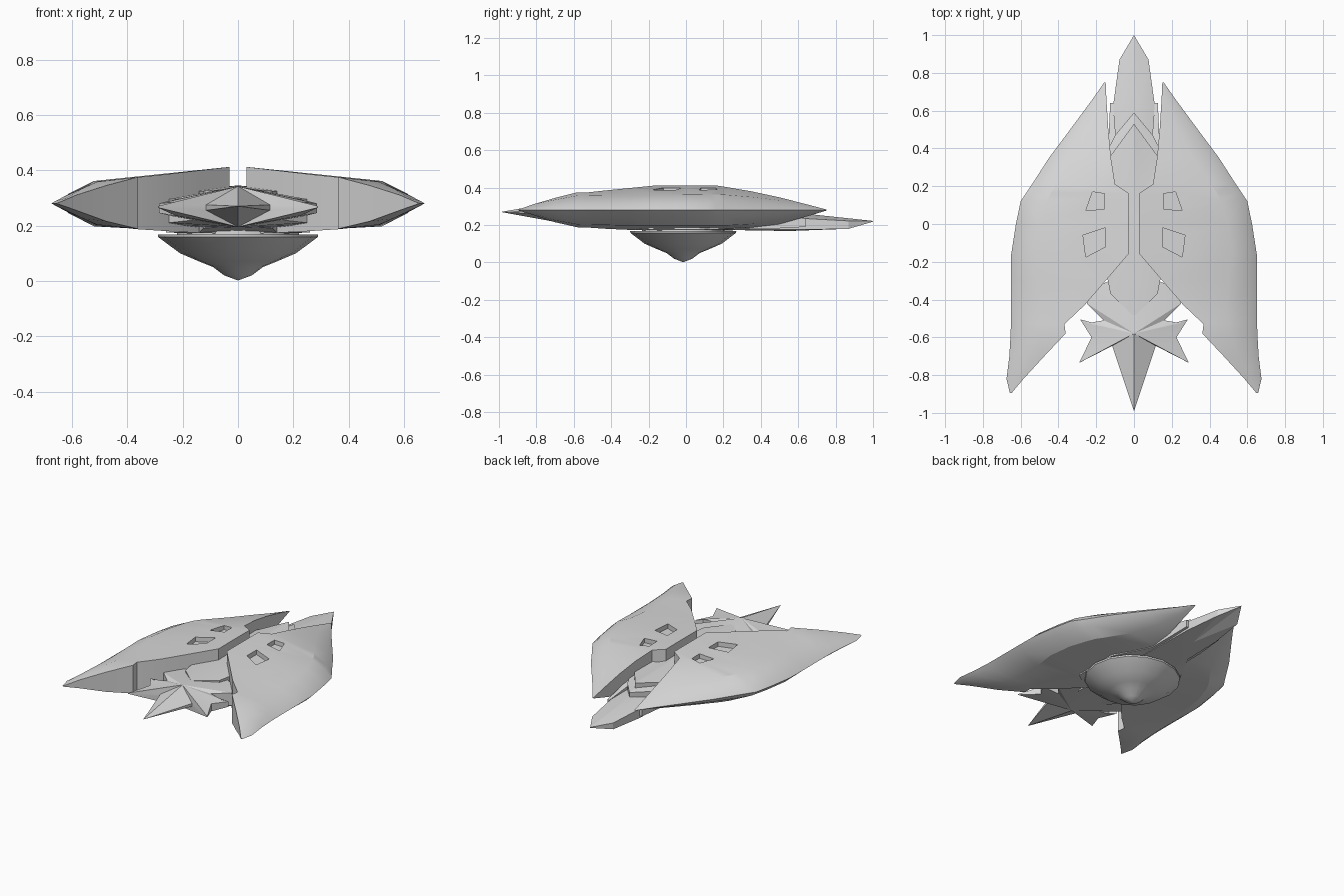
import bpy, bmesh, math

grey = bpy.data.materials.new("light_grey_hull")
grey.diffuse_color = (0.7, 0.7, 0.7, 1)


def make(name, verts, faces, smooth=25):
    """Build a clean, outward-facing mesh object."""
    bm = bmesh.new()
    vs = [bm.verts.new(v) for v in verts]
    for f in faces:
        bm.faces.new([vs[i] for i in f])
    bmesh.ops.remove_doubles(bm, verts=bm.verts, dist=0.0005)
    bmesh.ops.recalc_face_normals(bm, faces=bm.faces)
    me = bpy.data.meshes.new(name)
    bm.to_mesh(me)
    bm.free()
    ob = bpy.data.objects.new(name, me)
    bpy.context.collection.objects.link(ob)
    me.materials.append(grey)
    if smooth:
        bpy.ops.object.select_all(action='DESELECT')
        ob.select_set(True)
        bpy.context.view_layer.objects.active = ob
        bpy.ops.object.shade_smooth_by_angle(angle=math.radians(smooth))
    return ob


def loft(name, rings, smooth=25):
    """Skin closed rings of equal length and cap both ends."""
    n = len(rings[0])
    verts = [p for r in rings for p in r]
    faces = [(i * n + j, i * n + (j + 1) % n, (i + 1) * n + (j + 1) % n, (i + 1) * n + j)
             for i in range(len(rings) - 1) for j in range(n)]
    last = (len(rings) - 1) * n
    faces += [tuple(range(n)), tuple(range(last, last + n))]
    return make(name, verts, faces, smooth)


def faceted_plate(name, half, apex_y, apex_top, apex_bottom, smooth=20):
    """Symmetric outline (x, y, top z, bottom z) rising to a top and bottom apex."""
    pts = half + [(-x, y, t, b) for x, y, t, b in half[-2:0:-1]]
    n = len(pts)
    verts = [(x, y, t) for x, y, t, b in pts] + [(x, y, b) for x, y, t, b in pts]
    verts += [(0, apex_y, apex_top), (0, apex_y, apex_bottom)]
    faces = []
    for i in range(n):
        j = (i + 1) % n
        faces += [(i, j, 2 * n), (n + j, n + i, 2 * n + 1)]
        same_i, same_j = (abs(pts[k][2] - pts[k][3]) < 0.001 for k in (i, j))
        if same_i and same_j:
            continue
        if same_i:
            faces.append((i, n + j, j))
        elif same_j:
            faces.append((i, n + i, j))
        else:
            faces.append((i, n + i, n + j, j))
    return make(name, verts, faces, smooth)


# Wing halves: y, inner x, ridge x, outer x, inner top, ridge top, ridge bottom, inner bottom
stations = [
    (-0.895, 0.648, 0.652, 0.657, 0.283, 0.282, 0.278, 0.277),
    (-0.82, 0.585, 0.62, 0.675, 0.310, 0.300, 0.262, 0.255),
    (-0.70, 0.475, 0.56, 0.660, 0.345, 0.335, 0.225, 0.215),
    (-0.58, 0.362, 0.51, 0.653, 0.375, 0.358, 0.203, 0.188),
    (-0.53, 0.368, 0.50, 0.652, 0.374, 0.359, 0.202, 0.187),
    (-0.43, 0.262, 0.49, 0.652, 0.385, 0.361, 0.200, 0.180),
    (-0.30, 0.150, 0.50, 0.652, 0.398, 0.361, 0.197, 0.174),
    (-0.16, 0.030, 0.52, 0.650, 0.412, 0.361, 0.197, 0.170),
    (0.00, 0.030, 0.50, 0.625, 0.412, 0.362, 0.197, 0.170),
    (0.12, 0.030, 0.46, 0.600, 0.412, 0.364, 0.197, 0.170),
    (0.165, 0.030, 0.44, 0.570, 0.411, 0.364, 0.198, 0.170),
    (0.21, 0.100, 0.41, 0.540, 0.404, 0.362, 0.198, 0.174),
    (0.35, 0.122, 0.31, 0.450, 0.380, 0.350, 0.205, 0.185),
    (0.50, 0.136, 0.23, 0.338, 0.348, 0.332, 0.225, 0.205),
    (0.66, 0.146, 0.17, 0.220, 0.307, 0.300, 0.258, 0.250),
    (0.75, 0.150, 0.153, 0.157, 0.283, 0.282, 0.278, 0.277),
]
rings = []
for y, xi, xr, xo, ti, tr, br, bi in stations:
    rim = xr + 0.72 * (xo - xr)
    rings.append([(xi, y, ti), (xr, y, tr), (rim, y, 0.28 + (tr - 0.28) * 0.42), (xo, y, 0.28),
                  (rim, y, 0.28 - (0.28 - br) * 0.42), (xr, y, br), (xi, y, bi)])
wings = loft("wing_halves", rings, 22)

# Recessed hatches on each wing
hatches = [
    [(0.155, 0.16), (0.22, 0.17), (0.255, 0.07), (0.155, 0.08)],
    [(0.15, -0.02), (0.27, -0.06), (0.255, -0.175), (0.15, -0.12)],
]
for k, quad in enumerate(hatches):
    cutter = loft(f"hatch_cutter_{k + 1}",
                  [[(x, y, z - 0.105 * x) for x, y in quad] for z in (0.385, 0.50)], 0)
    cutter.hide_render = True
    cutter.hide_set(True)
    cut = wings.modifiers.new("hatch_recess", 'BOOLEAN')
    cut.operation = 'DIFFERENCE'
    cut.solver = 'EXACT'
    cut.object = cutter
wings.modifiers.new("other_side", 'MIRROR')

# Central hull, seen in the slot between the wings
faceted_plate("central_hull", [
    (0, -0.49, 0.335, 0.20), (0.125, -0.37, 0.325, 0.19), (0.14, -0.29, 0.325, 0.175),
    (0.26, -0.20, 0.32, 0.175), (0.26, 0.10, 0.32, 0.175), (0.15, 0.30, 0.32, 0.18),
    (0.125, 0.36, 0.31, 0.18), (0, 0.53, 0.335, 0.18)], 0.0, 0.345, 0.165)

# Rear chevron stepping down behind the hull
faceted_plate("rear_chevron", [
    (0, 0.20, 0.31, 0.20), (0.13, 0.28, 0.30, 0.20), (0.135, 0.40, 0.285, 0.20),
    (0.10, 0.47, 0.285, 0.20), (0, 0.59, 0.295, 0.20)], 0.40, 0.32, 0.19)

# Forward spike with swept side prongs
faceted_plate("nose_spike_and_prongs", [
    (0, -0.99, 0.27, 0.27), (0.115, -0.645, 0.275, 0.255), (0.29, -0.735, 0.27, 0.265),
    (0.225, -0.60, 0.285, 0.235), (0.285, -0.505, 0.28, 0.245), (0.245, -0.525, 0.29, 0.235),
    (0.16, -0.51, 0.30, 0.22), (0.25, -0.42, 0.295, 0.21), (0.20, -0.33, 0.30, 0.20),
    (0.10, -0.29, 0.31, 0.19), (0, -0.25, 0.32, 0.185)], -0.58, 0.342, 0.195)

# Tail blade
faceted_plate("tail_blade", [
    (0, 0.15, 0.26, 0.175), (0.12, 0.20, 0.25, 0.175), (0.11, 0.63, 0.235, 0.175),
    (0.077, 0.87, 0.222, 0.180), (0, 1.0, 0.222, 0.218)], 0.55, 0.27, 0.168)

# Small pylons tying the tail blade to the hull
for side, s in (("right", 1), ("left", -1)):
    loft(f"tail_rail_{side}", [
        [(s * (x - w), y, zb), (s * (x + w), y, zb), (s * (x + w), y, zt), (s * (x - w), y, zt)]
        for x, w, y, zb, zt in ((0.11, 0.025, 0.25, 0.18, 0.31), (0.115, 0.02, 0.45, 0.18, 0.27),
                                (0.118, 0.008, 0.64, 0.19, 0.235))], 0)

# Belly dome, turned from a profile
profile = [(0.29, 0.168), (0.288, 0.158), (0.21, 0.10), (0.14, 0.07), (0.09, 0.05),
           (0.05, 0.02), (0.002, 0.002)]
n = 16
loft("belly_dome", [[(r * math.cos(2 * math.pi * k / n), -0.015 + 0.98 * r * math.sin(2 * math.pi * k / n), z)
                     for k in range(n)] for r, z in profile], 35)

# Neck joining the dome to the hull
loft("dome_neck", [[(r * math.cos(2 * math.pi * k / n), -0.015 + r * math.sin(2 * math.pi * k / n), z)
                    for k in range(n)] for r, z in ((0.22, 0.16), (0.22, 0.20))], 35)
